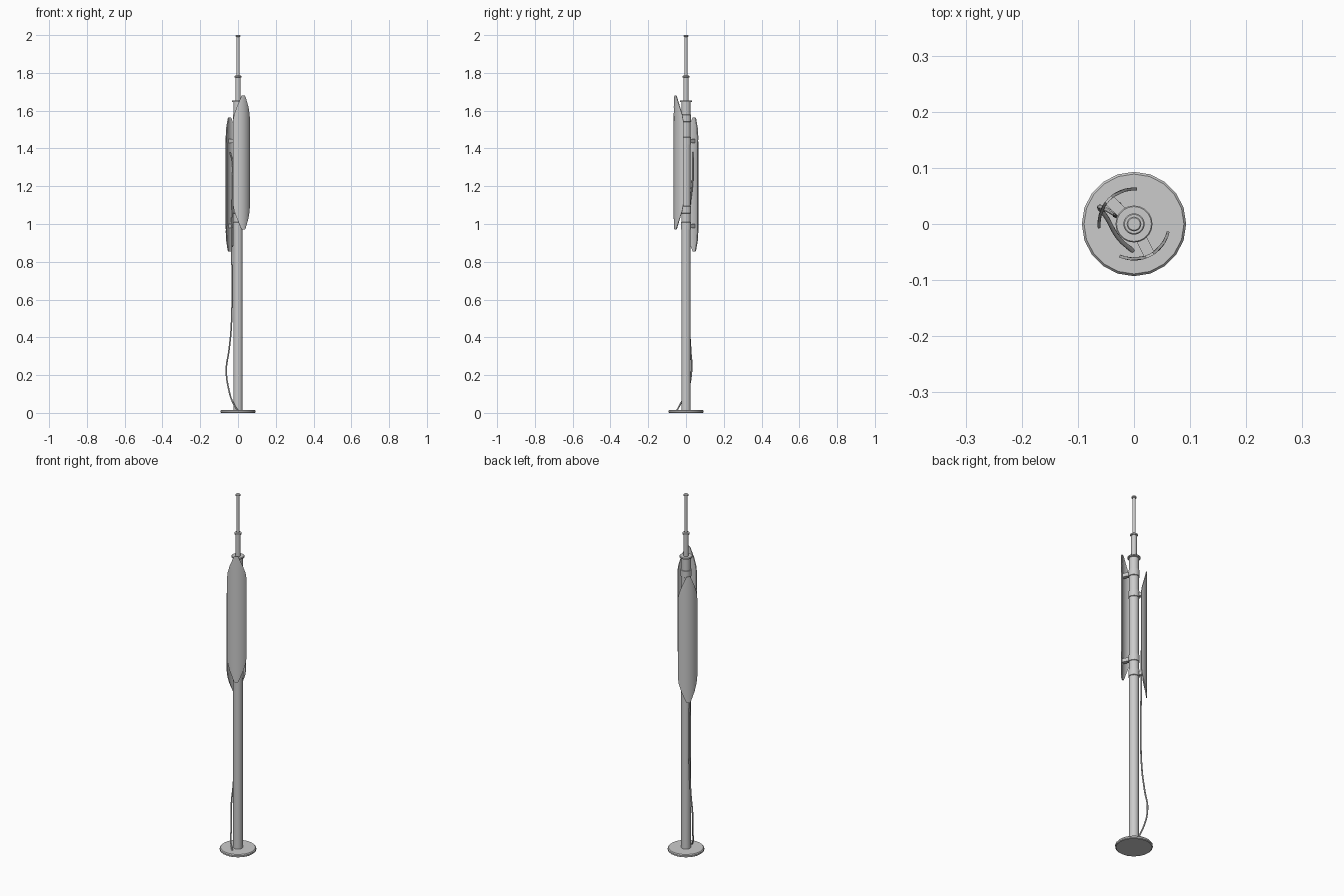
import bpy, bmesh, math
from mathutils import Vector

if "Cube" in bpy.data.objects:
    bpy.data.objects.remove(bpy.data.objects["Cube"])


def finish(name, bm):
    bmesh.ops.recalc_face_normals(bm, faces=bm.faces)
    me = bpy.data.meshes.new(name)
    bm.to_mesh(me)
    bm.free()
    ob = bpy.data.objects.new(name, me)
    bpy.context.collection.objects.link(ob)
    bpy.ops.object.select_all(action='DESELECT')
    ob.select_set(True)
    bpy.context.view_layer.objects.active = ob
    bpy.ops.object.shade_smooth_by_angle(angle=math.radians(35))
    return ob


def lathe(name, profile, n=20):
    """Closed solid of revolution about z from (radius, z) points."""
    bm = bmesh.new()
    rings = [[bm.verts.new((r * math.cos(2 * math.pi * i / n),
                            r * math.sin(2 * math.pi * i / n), z))
              for i in range(n)] for r, z in profile]
    for a, b in zip(rings, rings[1:]):
        for i in range(n):
            j = (i + 1) % n
            bm.faces.new((a[i], a[j], b[j], b[i]))
    bm.faces.new(rings[0])
    bm.faces.new(rings[-1])
    return finish(name, bm)


def polar(r, deg, z):
    a = math.radians(deg)
    return Vector((r * math.cos(a), r * math.sin(a), z))


def panel(name, mid, z0, z1, r0=0.060, r1=0.065, cols=14):
    """Curved plate around the mast, tapering to narrow rounded ends."""
    half = [(0, 7), (0.008, 12), (0.06, 32), (0.10, 45), (0.135, 51)]
    rows = [(z0 + d, h) for d, h in half] + [(z1 - d, h) for d, h in reversed(half)]
    bm = bmesh.new()
    inner, outer = [[[bm.verts.new(polar(r, mid + h * (2 * c / cols - 1), z))
                      for c in range(cols + 1)] for z, h in rows] for r in (r0, r1)]
    for g in (inner, outer):
        for a, b in zip(g, g[1:]):
            for c in range(cols):
                bm.faces.new((a[c], a[c + 1], b[c + 1], b[c]))
    # rim between the two skins
    for k in (0, -1):
        for c in range(cols):
            bm.faces.new((inner[k][c], inner[k][c + 1], outer[k][c + 1], outer[k][c]))
        for i in range(len(rows) - 1):
            bm.faces.new((inner[i][k], inner[i + 1][k], outer[i + 1][k], outer[i][k]))
    return finish(name, bm)


def arm(name, deg, z, r0=0.02, r1=0.061, w=0.010, h=0.010):
    """Radial block joining a clamp to its panel."""
    bm = bmesh.new()
    bmesh.ops.create_cube(bm, size=1)
    a = math.radians(deg)
    u, v = Vector((math.cos(a), math.sin(a), 0)), Vector((-math.sin(a), math.cos(a), 0))
    for p in bm.verts:
        x, y, q = p.co
        p.co = u * (r0 + (x + 0.5) * (r1 - r0)) + v * (y * 2 * w) + Vector((0, 0, z + q * 2 * h))
    return finish(name, bm)


def cable(name, pts, radius):
    cu = bpy.data.curves.new(name, 'CURVE')
    cu.dimensions = '3D'
    cu.bevel_depth = radius
    cu.bevel_resolution = 2
    cu.resolution_u = 8
    cu.use_fill_caps = True
    sp = cu.splines.new('BEZIER')
    sp.bezier_points.add(len(pts) - 1)
    for b, p in zip(sp.bezier_points, pts):
        b.co = p
        b.handle_left_type = b.handle_right_type = 'AUTO'
    ob = bpy.data.objects.new(name, cu)
    bpy.context.collection.objects.link(ob)


# Base plate with softened edges
lathe("base_plate", [(0.089, 0), (0.093, 0.003), (0.093, 0.011), (0.089, 0.016)])

# Telescoping mast: each tube ends in a thin flange
for name, r, z0, z1, rf in (("lower_mast", 0.0245, 0.002, 1.655, 0.033),
                            ("middle_mast", 0.014, 1.64, 1.785, 0.019),
                            ("upper_mast", 0.008, 1.77, 2.0, 0.013)):
    lathe(name, [(r, z0), (r, z1 - 0.010), (rf, z1 - 0.008), (rf, z1 - 0.002), (rf - 0.002, z1)])

# Two curved antenna panels, each with an upper and lower clamp
for label, mid, z0, z1, clamps in (("front", -63.5, 0.97, 1.68, (1.56, 1.075)),
                                   ("back", 136, 0.855, 1.565, (1.44, 0.99))):
    panel(label + "_panel", mid, z0, z1)
    for pos, z in zip(("upper", "lower"), clamps):
        lathe(f"{label}_{pos}_clamp", [(0.024, z - 0.02), (0.0275, z - 0.018),
                                       (0.0275, z + 0.018), (0.024, z + 0.02)])
        arm(f"{label}_{pos}_arm", mid, z)

# Feed cable from the back panel down to the base
cable("feed_cable", [(-0.042, 0.036, 1.38), (-0.030, 0.035, 1.34), (-0.028, 0.034, 1.22),
                     (-0.030, 0.020, 1.09), (-0.034, 0.016, 0.95), (-0.031, 0.015, 0.70),
                     (-0.036, 0.018, 0.45), (-0.048, 0.025, 0.33), (-0.062, 0.030, 0.23),
                     (-0.048, 0.010, 0.12), (-0.025, -0.028, 0.05), (-0.002, -0.048, 0.013)], 0.004)
